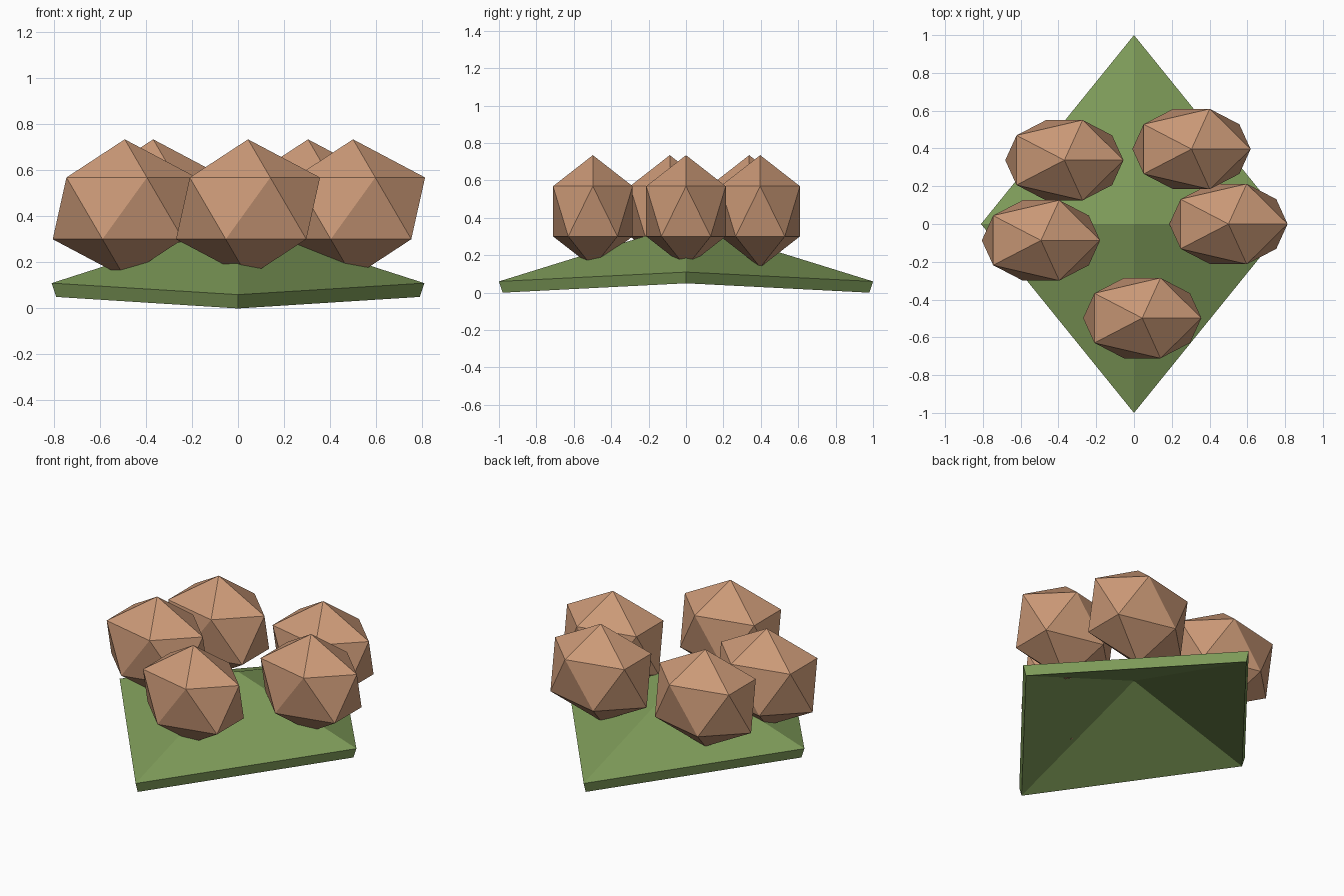
import bpy, bmesh, math

if "Cube" in bpy.data.objects:
    bpy.data.objects.remove(bpy.data.objects["Cube"])


def material(name, rgb):
    m = bpy.data.materials.new(name)
    m.diffuse_color = (*rgb, 1)
    m.use_nodes = True
    m.node_tree.nodes["Principled BSDF"].inputs["Base Color"].default_value = m.diffuse_color
    return m


green = material("leaf green", (0.21, 0.33, 0.10))
brown = material("warm tan", (0.60, 0.32, 0.185))


def finish(bm, name, mat):
    bmesh.ops.recalc_face_normals(bm, faces=bm.faces)
    mesh = bpy.data.meshes.new(name)
    bm.to_mesh(mesh)
    bm.free()
    mesh.materials.append(mat)
    obj = bpy.data.objects.new(name, mesh)
    bpy.context.collection.objects.link(obj)
    return obj


# Leaf: folded diamond shell, raised in the middle, hollow underneath
bm = bmesh.new()


def diamond(rx, ry, drop):
    ring = [bm.verts.new(p) for p in ((rx, 0, 0.11 - drop), (0, ry, 0.06 - drop),
                                      (-rx, 0, 0.11 - drop), (0, -ry, 0.06 - drop))]
    apex = bm.verts.new((0, 0, 0.37 - drop))
    for i in range(4):
        bm.faces.new((ring[i], ring[(i + 1) % 4], apex))
    return ring


top = diamond(0.81, 1.0, 0)
under = diamond(0.79, 0.98, 0.06)
for i in range(4):
    j = (i + 1) % 4
    bm.faces.new((top[i], under[i], under[j], top[j]))
finish(bm, "leaf", green)

# Eggs: stretched icosahedra placed round a circle at golden-angle steps
for i in range(5):
    a = math.radians(137.5 * i)
    bm = bmesh.new()
    bmesh.ops.create_icosphere(bm, subdivisions=1, radius=1)
    bmesh.ops.scale(bm, vec=(0.35, 0.25, 0.30), verts=bm.verts)
    egg = finish(bm, f"egg_{i + 1}", brown)
    egg.location = (0.5 * math.cos(a), 0.5 * math.sin(a), 0.435)
